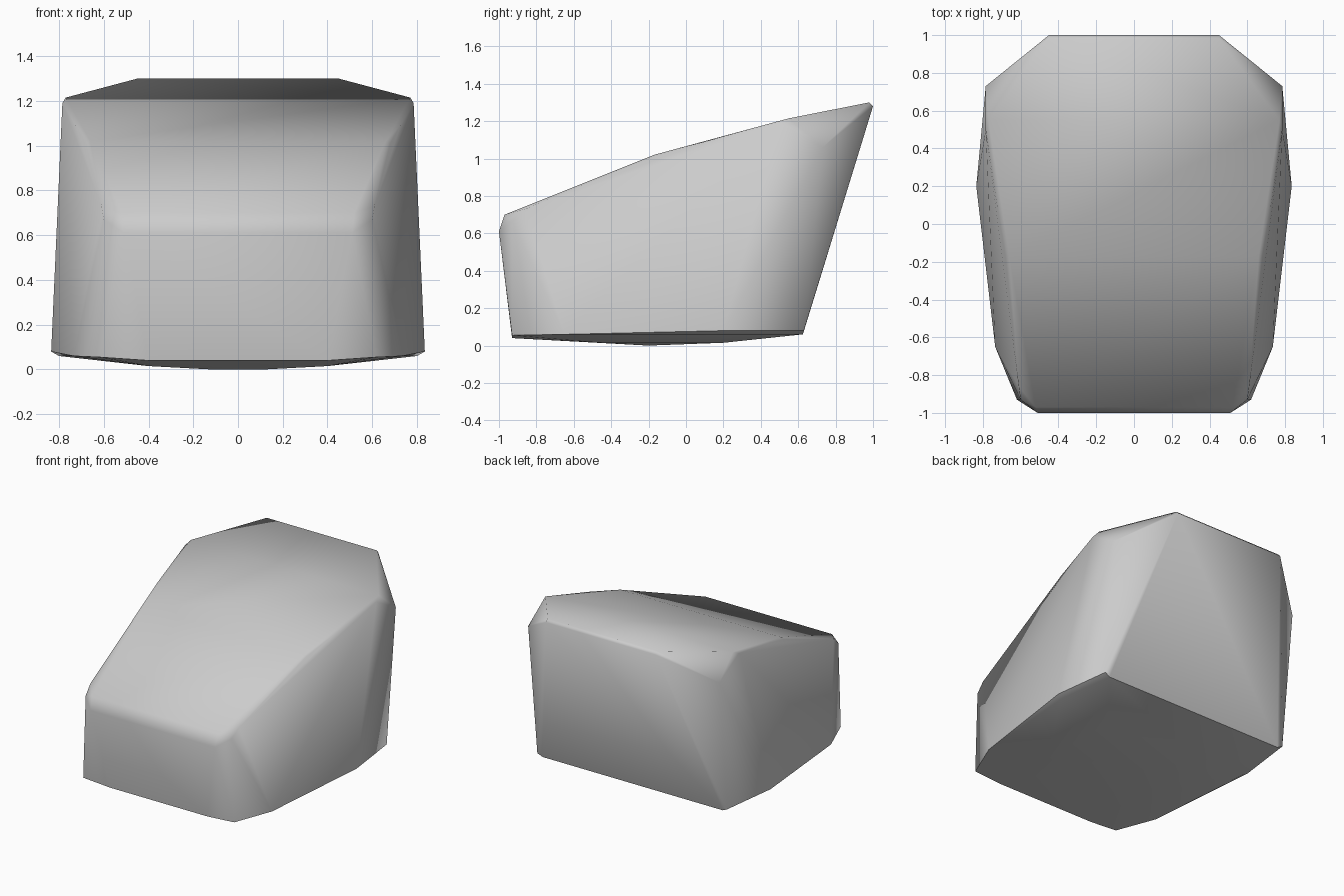
import bpy, bmesh

# Right-half corners of the wedge-shaped body; mirrored and wrapped in a convex skin
half = [
    # domed underside
    (0.12, -0.20, 0.00), (0.40, -0.45, 0.015), (0.40, 0.20, 0.015),
    # lower rim, front to back
    (0.40, -0.93, 0.04), (0.62, -0.93, 0.055), (0.735, -0.65, 0.06),
    (0.80, 0.20, 0.06), (0.835, 0.20, 0.08), (0.78, 0.63, 0.08), (0.74, 0.625, 0.06),
    # front face upper edge
    (0.51, -1.00, 0.61), (0.52, -0.97, 0.70), (0.60, -0.93, 0.67),
    # sloping top edge, front to back
    (0.61, -0.86, 0.73), (0.68, -0.17, 1.01), (0.725, 0.10, 1.09),
    (0.77, 0.55, 1.215), (0.785, 0.50, 1.19), (0.66, -0.17, 1.02),
    # rear corners and overhanging rear edge
    (0.785, 0.73, 1.06), (0.45, 0.98, 1.30), (0.45, 1.00, 1.28),
]

bm = bmesh.new()
for x, y, z in half:
    for side in (1, -1):
        bm.verts.new((side * x, y, z))
hull = bmesh.ops.convex_hull(bm, input=bm.verts)
loose = [v for v in bm.verts if not v.link_faces]
bmesh.ops.delete(bm, geom=loose, context='VERTS')
bmesh.ops.recalc_face_normals(bm, faces=bm.faces)

mesh = bpy.data.meshes.new("wedge_body")
bm.to_mesh(mesh)
bm.free()
body = bpy.data.objects.new("wedge_body", mesh)
bpy.context.collection.objects.link(body)

# Smooth shading with the hard rim kept crisp
bpy.context.view_layer.objects.active = body
body.select_set(True)
bpy.ops.object.shade_smooth_by_angle(angle=1.0)
